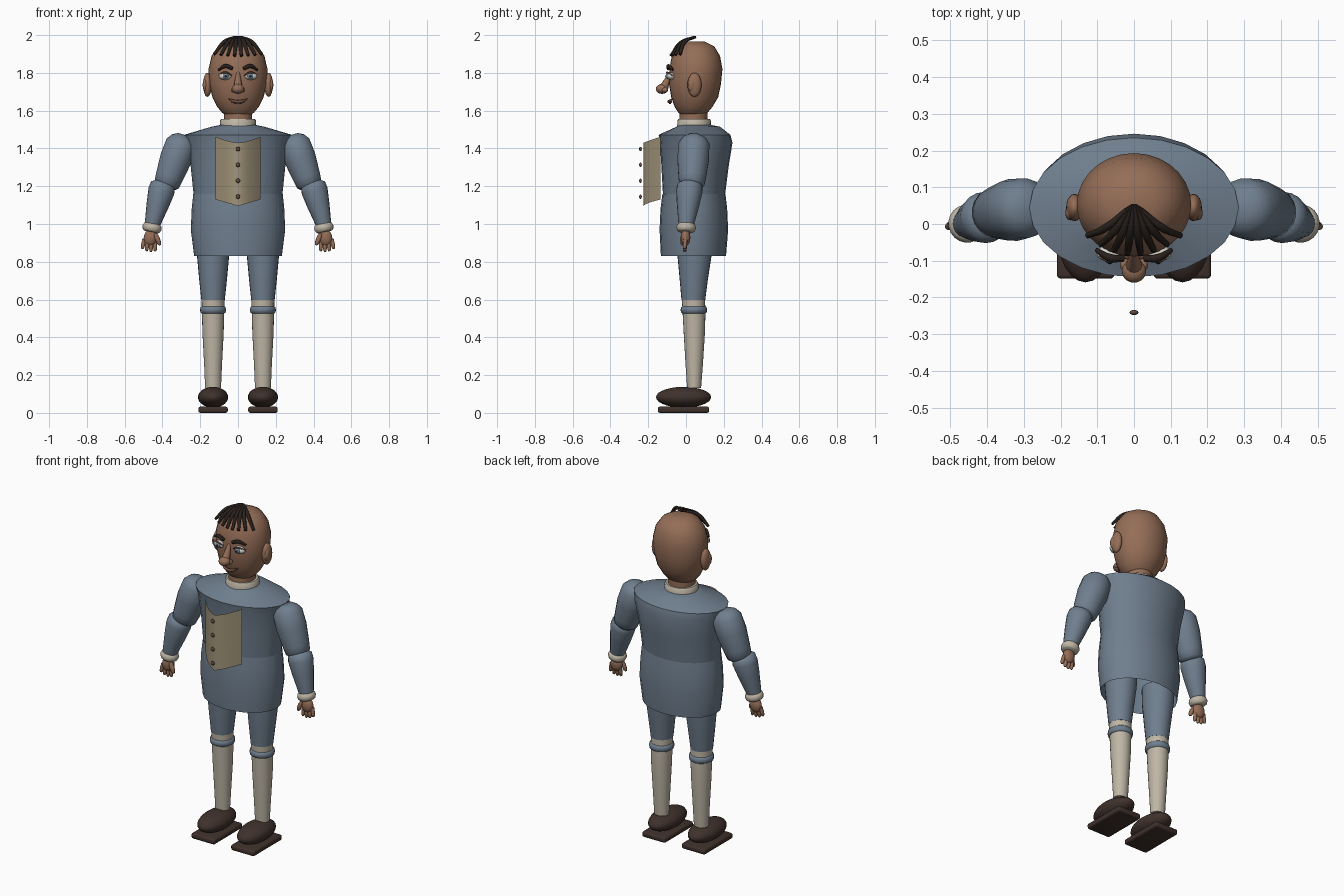
import bpy, bmesh, math
from mathutils import Vector, Matrix

if "Cube" in bpy.data.objects:
    bpy.data.objects.remove(bpy.data.objects["Cube"])


def material(name, rgb):
    m = bpy.data.materials.new(name)
    m.diffuse_color = (*rgb, 1)
    m.use_nodes = True
    m.node_tree.nodes["Principled BSDF"].inputs["Base Color"].default_value = m.diffuse_color
    return m


BLUE = material("blue_cloth", (0.16, 0.21, 0.27))
SKIN = material("skin", (0.30, 0.155, 0.095))
CREAM = material("cream_cloth", (0.52, 0.47, 0.38))
VEST = material("tan_cloth", (0.36, 0.30, 0.195))
LEATHER = material("dark_leather", (0.05, 0.031, 0.025))
HAIR = material("dark_hair", (0.022, 0.015, 0.012))
WHITE = material("eye_white", (0.65, 0.65, 0.60))
IRIS = material("iris_grey_blue", (0.16, 0.24, 0.32))
BRASS = material("button_brown", (0.13, 0.075, 0.05))
LIP = material("lip_brown", (0.19, 0.085, 0.06))


def finish(name, bm, mat, angle=40):
    bmesh.ops.recalc_face_normals(bm, faces=bm.faces)
    me = bpy.data.meshes.new(name)
    bm.to_mesh(me)
    bm.free()
    me.materials.append(mat)
    ob = bpy.data.objects.new(name, me)
    bpy.context.collection.objects.link(ob)
    bpy.ops.object.select_all(action='DESELECT')
    ob.select_set(True)
    bpy.context.view_layer.objects.active = ob
    bpy.ops.object.shade_smooth_by_angle(angle=math.radians(angle))
    return ob


def loft(name, rings, mat, n=24, bottom=True, top=True, angle=40, matrix=None):
    """Skin elliptical rings given as (z, rx, y_front, y_back)."""
    bm = bmesh.new()
    loops = []
    for z, rx, y0, y1 in rings:
        cy, ry = (y0 + y1) / 2, (y1 - y0) / 2
        loops.append([bm.verts.new((rx * math.cos(2 * math.pi * i / n),
                                    cy + ry * math.sin(2 * math.pi * i / n), z))
                      for i in range(n)])
    for a, b in zip(loops, loops[1:]):
        for i in range(n):
            j = (i + 1) % n
            bm.faces.new((a[i], a[j], b[j], b[i]))
    if bottom:
        bm.faces.new(loops[0])
    if top:
        bm.faces.new(loops[-1])
    if matrix:
        bm.transform(matrix)
    return finish(name, bm, mat, angle)


def limb(name, a, b, profile, mat, n=20, angle=50):
    """Round section along a to b; profile holds (fraction, radius)."""
    a, b = Vector(a), Vector(b)
    d = b - a
    m = Matrix.Translation(a) @ d.to_track_quat('Z', 'Y').to_matrix().to_4x4()
    return loft(name, [(t * d.length, r, -r, r) for t, r in profile], mat, n,
                angle=angle, matrix=m)


def ball(name, loc, size, mat, tilt=0, seg=20):
    bm = bmesh.new()
    bmesh.ops.create_uvsphere(bm, u_segments=seg, v_segments=seg // 2 + 2, radius=1)
    bm.transform(Matrix.Translation(loc) @ Matrix.Rotation(tilt, 4, 'Y')
                 @ Matrix.Diagonal((*size, 1)))
    return finish(name, bm, mat, 60)


def strand(name, pts, radii, mat):
    """Smooth tube through a few points."""
    cu = bpy.data.curves.new(name, 'CURVE')
    cu.dimensions = '3D'
    cu.bevel_depth, cu.bevel_resolution, cu.use_fill_caps = 1, 2, True
    cu.resolution_u = 6
    sp = cu.splines.new('BEZIER')
    sp.bezier_points.add(len(pts) - 1)
    for p, co, r in zip(sp.bezier_points, pts, radii):
        p.co, p.radius = co, r
        p.handle_left_type = p.handle_right_type = 'AUTO'
    cu.materials.append(mat)
    ob = bpy.data.objects.new(name, cu)
    bpy.context.collection.objects.link(ob)
    bpy.ops.object.select_all(action='DESELECT')
    ob.select_set(True)
    bpy.context.view_layer.objects.active = ob
    bpy.ops.object.convert(target='MESH')
    return ob


# Coat: chest, and a skirt open at the hem
loft("coat_body", [(1.155, .235, -.122, .207), (1.30, .25, -.13, .225),
                   (1.43, .275, -.138, .246), (1.472, .285, -.145, .235),
                   (1.515, .14, -.05, .18), (1.525, .09, -.04, .13)],
     BLUE, bottom=False, angle=30)
loft("coat_skirt", [(.83, .232, -.133, .212), (.97, .25, -.14, .223),
                    (1.08, .245, -.135, .218), (1.158, .237, -.125, .209)],
     BLUE, bottom=False, top=False)

# Waistcoat: a curved sheet standing forward of the chest
bm = bmesh.new()
cols = []
for i in range(13):
    x = -.12 + .02 * i
    k = abs(x) / .12
    y = -.225 + .09 * k ** 1.6
    cols.append((bm.verts.new((x, y, 1.095 + .035 * k)),
                 bm.verts.new((x, y, 1.43 + .032 * k ** 1.5))))
for a, b in zip(cols, cols[1:]):
    bm.faces.new((a[0], b[0], b[1], a[1]))
finish("waistcoat", bm, VEST)
for i in range(4):
    ball("button", (0, -.241, 1.397 - .084 * i), (.012, .007, .012), BRASS, seg=12)

# Neck and collar
loft("neck", [(1.50, .075, -.035, .115), (1.61, .075, -.035, .115)], SKIN)
loft("collar", [(1.513, .095, -.047, .132), (1.55, .094, -.045, .131),
                (1.557, .088, -.04, .125)], CREAM)

# Head
loft("head", [(1.572, .06, -.025, .09), (1.59, .085, -.04, .115),
              (1.62, .11, -.06, .14), (1.67, .135, -.078, .17),
              (1.74, .152, -.09, .185), (1.82, .156, -.088, .193),
              (1.89, .14, -.075, .18), (1.94, .105, -.045, .15),
              (1.965, .055, 0, .10)], SKIN, n=28, angle=60)
ball("nose_tip", (0, -.127, 1.715), (.033, .033, .026), SKIN)
limb("nose_bridge", (0, -.08, 1.80), (0, -.118, 1.72),
     [(0, .01), (.5, .017), (1, .024)], SKIN, 12)
strand("mouth", [(-.05, -.072, 1.662), (-.02, -.088, 1.65), (.02, -.088, 1.65),
                 (.05, -.072, 1.662)], [.003, .008, .008, .003], LIP)
strand("lower_lip", [(-.035, -.076, 1.648), (0, -.085, 1.641), (.035, -.076, 1.648)],
       [.003, .007, .003], LIP)

# Hair: strands fanning from the crown over the forehead
for i in range(8):
    t = -1 + 2 * i / 7
    x = .127 * t
    end = Vector((x, -.082 + .05 * t * t, 1.888 + .01 * abs(t)))
    root = Vector((.02 * t, .055 - .015 * abs(t), 1.99))
    mid = (root + end) / 2 + Vector((0, -.012, .02))
    strand("hair_strand", [root, mid, end], [.006, .011, .008], HAIR)

for s, side in ((-1, "left"), (1, "right")):
    def p(x, y, z):
        return (s * x, y, z)

    # Face details
    ball(side + "_ear", p(.162, .045, 1.737), (.023, .037, .064), SKIN)
    ball(side + "_ear_inner", p(.174, .03, 1.737), (.013, .02, .035), SKIN)
    ball(side + "_nostril", p(.024, -.112, 1.71), (.014, .018, .014), SKIN, seg=12)
    ball(side + "_eye", p(.068, -.08, 1.783), (.034, .022, .02), WHITE)
    ball(side + "_iris", p(.066, -.096, 1.783), (.016, .012, .016), IRIS, seg=14)
    ball(side + "_pupil", p(.066, -.106, 1.783), (.007, .004, .007), HAIR, seg=10)
    strand(side + "_eyelid", [p(.033, -.09, 1.786), p(.068, -.1, 1.803),
                              p(.104, -.072, 1.787)], [.003, .005, .003], LIP)
    strand(side + "_eyebrow", [p(.028, -.094, 1.822), p(.065, -.092, 1.836),
                               p(.103, -.07, 1.816)], [.009, .011, .006], HAIR)

    # Arm: two sleeve sections and a cuff
    limb(side + "_upper_sleeve", p(.285, .045, 1.47), p(.383, .03, 1.195),
         [(0, .035), (.06, .063), (.16, .082), (.45, .085), (.8, .074),
          (.94, .068), (1, .05)], BLUE)
    limb(side + "_lower_sleeve", p(.393, .022, 1.222), p(.457, 0, .985),
         [(0, .045), (.06, .066), (.2, .07), (.5, .06), (.9, .043), (1, .038)], BLUE)
    limb(side + "_cuff", p(.450, .002, 1.003), p(.460, 0, .958),
         [(0, .038), (.15, .047), (.5, .052), (.85, .047), (1, .038)], CREAM)

    # Hand
    ball(side + "_palm", p(.462, -.002, .928), (.037, .025, .045), SKIN, -s * .2)
    for k in range(4):
        fx = .44 + .019 * k
        low = .852 + (.004, 0, .004, .016)[k]
        limb(side + "_finger", p(fx, -.002, .92), p(fx + .004 * k - .002, -.008, low),
             [(0, .010), (.6, .011), (.9, .009), (1, .004)], SKIN, 10)
    limb(side + "_thumb", p(.438, -.015, .948), p(.413, -.02, .888),
         [(0, .01), (.4, .014), (.85, .011), (1, .005)], SKIN, 10)

    # Leg: breeches, stocking and garter
    at = Matrix.Translation((s * .132, 0, 0))
    loft(side + "_breeches", [(.598, .062, -.024, .102), (.70, .073, -.033, .115),
                              (.83, .085, -.045, .135), (.92, .088, -.045, .138)],
         BLUE, matrix=at)
    loft(side + "_stocking", [(.132, .042, .006, .08), (.25, .047, -.002, .089),
                              (.42, .056, -.012, .1), (.53, .059, -.018, .103),
                              (.605, .061, -.022, .101)], CREAM, matrix=at)
    loft(side + "_garter", [(.525, .057, -.016, .1), (.531, .066, -.026, .109),
                            (.545, .069, -.029, .112), (.559, .066, -.026, .109),
                            (.566, .057, -.016, .1)], BLUE, angle=70, matrix=at)

    # Shoe and bevelled sole
    ball(side + "_shoe", p(.132, -.013, .083), (.08, .146, .055), LEATHER, seg=24)
    bm = bmesh.new()
    bmesh.ops.create_cube(bm, size=1)
    bm.transform(Matrix.Translation(p(.132, -.013, .0165))
                 @ Matrix.Diagonal((.156, .272, .033, 1)))
    bmesh.ops.bevel(bm, geom=bm.edges[:], offset=.011, segments=3, profile=.5,
                    affect='EDGES')
    finish(side + "_sole", bm, LEATHER)
